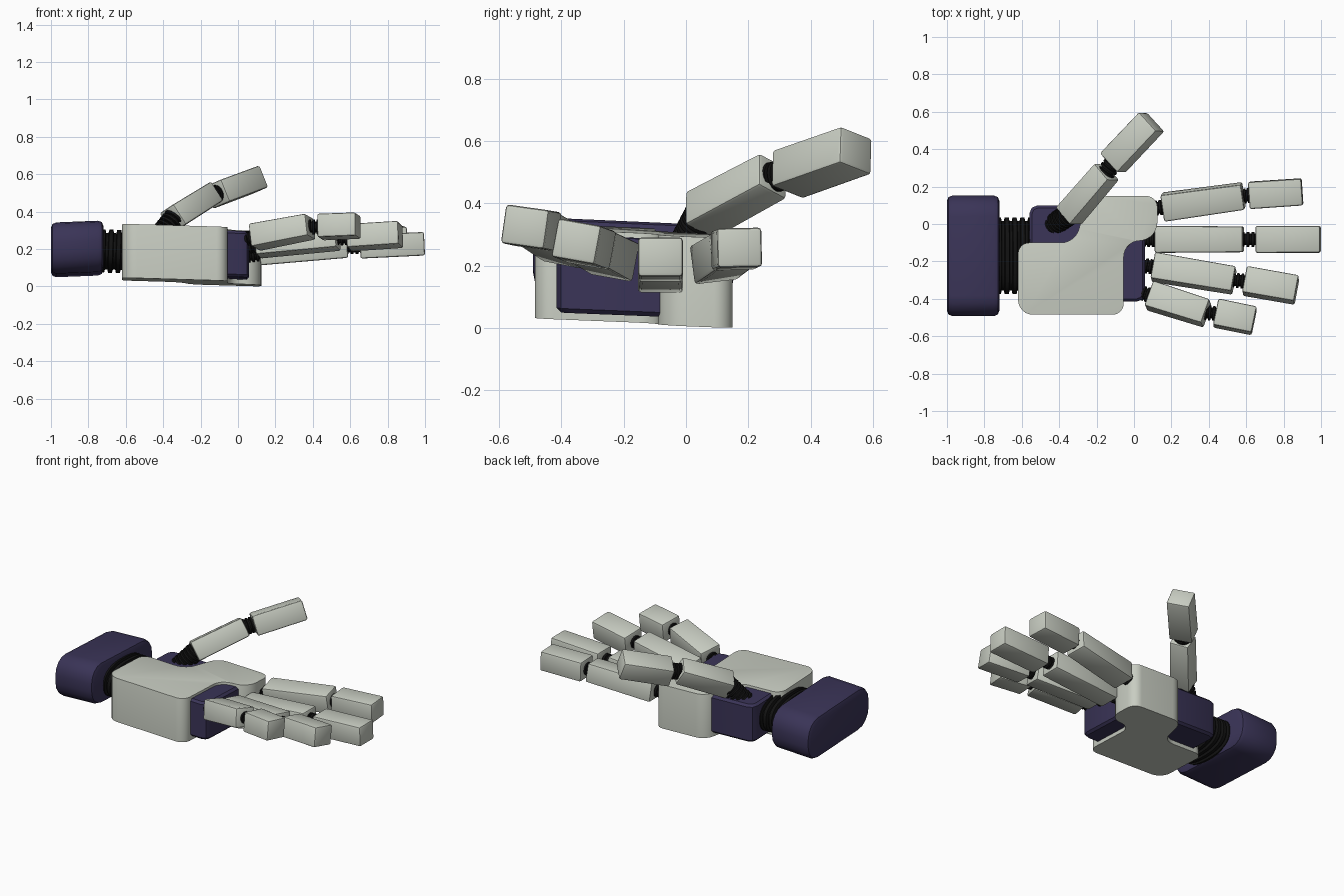
import bpy, bmesh, math
from mathutils import Vector, Matrix

if "Cube" in bpy.data.objects:
    bpy.data.objects.remove(bpy.data.objects["Cube"])


def material(name, rgb):
    m = bpy.data.materials.new(name)
    m.diffuse_color = (*rgb, 1)
    m.use_nodes = True
    m.node_tree.nodes["Principled BSDF"].inputs["Base Color"].default_value = m.diffuse_color
    return m


SHELL = material("pale_shell", (0.58, 0.61, 0.54))
PURPLE = material("dark_purple", (0.042, 0.034, 0.095))
RUBBER = material("black_rubber", (0.006, 0.006, 0.006))


def finish(bm, name, mat, matrix=None):
    if matrix is not None:
        bm.transform(matrix)
    bmesh.ops.recalc_face_normals(bm, faces=bm.faces)
    me = bpy.data.meshes.new(name)
    bm.to_mesh(me)
    bm.free()
    me.materials.append(mat)
    ob = bpy.data.objects.new(name, me)
    bpy.context.collection.objects.link(ob)
    bpy.ops.object.select_all(action='DESELECT')
    ob.select_set(True)
    bpy.context.view_layer.objects.active = ob
    bpy.ops.object.shade_smooth_by_angle(angle=math.radians(32))
    return ob


def bevel(bm, edges, width, segments):
    bmesh.ops.bevel(bm, geom=edges, offset=width, segments=segments,
                    profile=0.5, affect='EDGES', clamp_overlap=True)


def tilt(sx, sy, z=0):
    m = Matrix.Identity(4)
    m[2][0], m[2][1], m[2][3] = sx, sy, z
    return m


def frame(a, b, up):
    """Local x runs from a to b, local z close to up."""
    a, b = Vector(a), Vector(b)
    x = (b - a).normalized()
    y = Vector(up).cross(x).normalized()
    z = x.cross(y)
    return Matrix.Translation(a) @ Matrix((x, y, z)).transposed().to_4x4()


def box(x0, x1, y0, y1, z0, z1):
    bm = bmesh.new()
    bmesh.ops.create_cube(bm, size=1)
    for v in bm.verts:
        v.co = ((x0 + x1) / 2 + v.co.x * (x1 - x0), (y0 + y1) / 2 + v.co.y * (y1 - y0),
                (z0 + z1) / 2 + v.co.z * (z1 - z0))
    return bm


def along(bm, axis):
    return [e for e in bm.edges
            if abs((e.verts[0].co - e.verts[1].co).normalized()[axis]) > 0.99]


def segment(name, a, b, up, w=0.145, h=0.127, taper=0.95):
    """Tapered finger block with softened edges."""
    length = (Vector(b) - Vector(a)).length
    bm = box(0, length, -w / 2, w / 2, -h / 2, h / 2)
    for v in bm.verts:
        if v.co.x > length / 2:
            v.co.y *= taper
            v.co.z *= taper
    bevel(bm, bm.edges[:], 0.011, 2)
    return finish(bm, name, SHELL, frame(a, b, up))


def bellows(name, a, b, ry, rz, ribs, up=(0, 0, 1), depth=0.25, power=1.0, n=24):
    """Ribbed rubber sleeve from a to b."""
    length = (Vector(b) - Vector(a)).length
    bm = bmesh.new()
    rings = []
    for i in range(ribs):
        for t, s in ((0.0, 1 - depth), (0.3, 1 - depth), (0.4, 1), (0.9, 1), (1.0, 1 - depth)):
            ring = []
            for k in range(n):
                c, d = math.cos(math.tau * k / n), math.sin(math.tau * k / n)
                y = math.copysign(abs(c) ** power, c) * (ry - rz * (1 - s))
                z = math.copysign(abs(d) ** power, d) * rz * s
                ring.append(bm.verts.new((length * (i + t) / ribs, y, z)))
            if t > 0 or i == 0:
                rings.append(ring)
            else:
                bmesh.ops.delete(bm, geom=ring, context='VERTS')
    for r0, r1 in zip(rings, rings[1:]):
        for k in range(n):
            j = (k + 1) % n
            bm.faces.new((r0[k], r0[j], r1[j], r1[k]))
    bm.faces.new(rings[0])
    bm.faces.new(rings[-1])
    return finish(bm, name, RUBBER, frame(a, b, up))


def fillet_outline(corners, steps=7):
    pts = []
    for i, (x, y, r) in enumerate(corners):
        p = Vector((x, y))
        u = (Vector(corners[i - 1][:2]) - p).normalized()
        v = (Vector(corners[(i + 1) % len(corners)][:2]) - p).normalized()
        half = u.angle(v) / 2
        c = p + (u + v).normalized() * (r / math.sin(half))
        s, e = p + u * r / math.tan(half) - c, p + v * r / math.tan(half) - c
        for k in range(steps + 1):
            pts.append(c + s.slerp(e, k / steps).normalized() * r)
    return pts


HAND = tilt(-0.03, -0.04, 0.009)

# palm shell: rounded S-shaped outline, extruded, top edge softened
outline = fillet_outline([(-0.62, -0.485, 0.08), (-0.055, -0.485, 0.06), (-0.055, -0.09, 0.085),
                          (0.125, -0.09, 0.1), (0.125, 0.15, 0.06), (-0.245, 0.15, 0.09),
                          (-0.315, -0.1, 0.1), (-0.62, -0.1, 0.06)])
bm = bmesh.new()
base = bm.faces.new([bm.verts.new((p.x, p.y, 0)) for p in outline])
ext = bmesh.ops.extrude_face_region(bm, geom=[base])
top = [v for v in ext["geom"] if isinstance(v, bmesh.types.BMVert)]
bmesh.ops.translate(bm, verts=top, vec=(0, 0, 0.288))
bevel(bm, [e for e in bm.edges if all(v.co.z > 0.2 for v in e.verts)], 0.016, 3)
finish(bm, "palm_shell", SHELL, HAND)

# inner palm block showing at the knuckles and thumb root
bm = box(-0.56, 0.06, -0.415, 0.1, 0.025, 0.272)
bevel(bm, along(bm, 2), 0.045, 2)
bevel(bm, [e for e in bm.edges if abs(e.verts[0].co.z - e.verts[1].co.z) < 1e-4], 0.014, 1)
finish(bm, "palm_core", PURPLE, HAND)

# wrist cuff: wide rounded bar
bm = box(-0.14, 0.14, -0.322, 0.322, -0.137, 0.137)
bevel(bm, along(bm, 0), 0.11, 4)
bevel(bm, [e for e in bm.edges if abs(e.verts[0].co.x - e.verts[1].co.x) < 1e-4], 0.028, 2)
finish(bm, "wrist_cuff", PURPLE, Matrix.Translation((-0.86, -0.17, 0.2)) @ tilt(0.04, -0.045))

# wrist sleeve
bellows("wrist_sleeve", (-0.75, -0.17, 0.19), (-0.54, -0.17, 0.183), 0.205, 0.115, 5,
        up=(0, 0.04, 1), depth=0.16, power=0.8, n=40)

# fingers: lower start/end, upper start/end, up vectors for each
UP = {"index": ((0, -0.12, 1), (0, -0.02, 1)), "middle": ((0, 0, 1), (0, 0, 1)),
      "ring": ((0, 0.18, 1), (0, 0.18, 1)), "little": ((0, 0.2, 1), (0, 0.14, 1)),
      "thumb": ((-0.5, 0.05, 0.85), (-0.4, 0, 0.92))}
PATHS = {
    "index": ((0.155, 0.09, 0.21), (0.585, 0.15, 0.25), (0.615, 0.153, 0.25), (0.9, 0.172, 0.258)),
    "middle": ((0.115, -0.082, 0.176), (0.585, -0.082, 0.213), (0.652, -0.082, 0.212), (0.997, -0.082, 0.228)),
    "ring": ((0.103, -0.23, 0.222), (0.535, -0.302, 0.26), (0.592, -0.304, 0.26), (0.87, -0.353, 0.278)),
    "little": ((0.085, -0.382, 0.262), (0.388, -0.478, 0.32), (0.437, -0.476, 0.317), (0.643, -0.518, 0.325)),
    "thumb": ((-0.35, 0.042, 0.36), (-0.145, 0.28, 0.488), (-0.115, 0.325, 0.492), (0.095, 0.547, 0.57))}
for name, (a, b, c, d) in PATHS.items():
    up0, up1 = UP[name]
    thumb = name == "thumb"
    segment(name + "_lower", a, b, up0, w=0.13 if thumb else 0.145)
    segment(name + "_upper", c, d, up1, taper=0.99)
    va, vb, vc, vd = map(Vector, (a, b, c, d))
    r = 0.05 if thumb else 0.04
    bellows(name + "_joint", vb - (vb - va).normalized() * 0.02,
            vc + (vd - vc).normalized() * 0.02, r, r, 4)
    # root sleeve into the palm
    if thumb:
        root, r = Vector((-0.435, -0.005, 0.25)), 0.06
    else:
        root = va - (vb - va).normalized() * 0.1
        root.z = va.z - 0.015
    bellows(name + "_root", root, va + (vb - va).normalized() * 0.02, r, r, 7 if thumb else 5)
